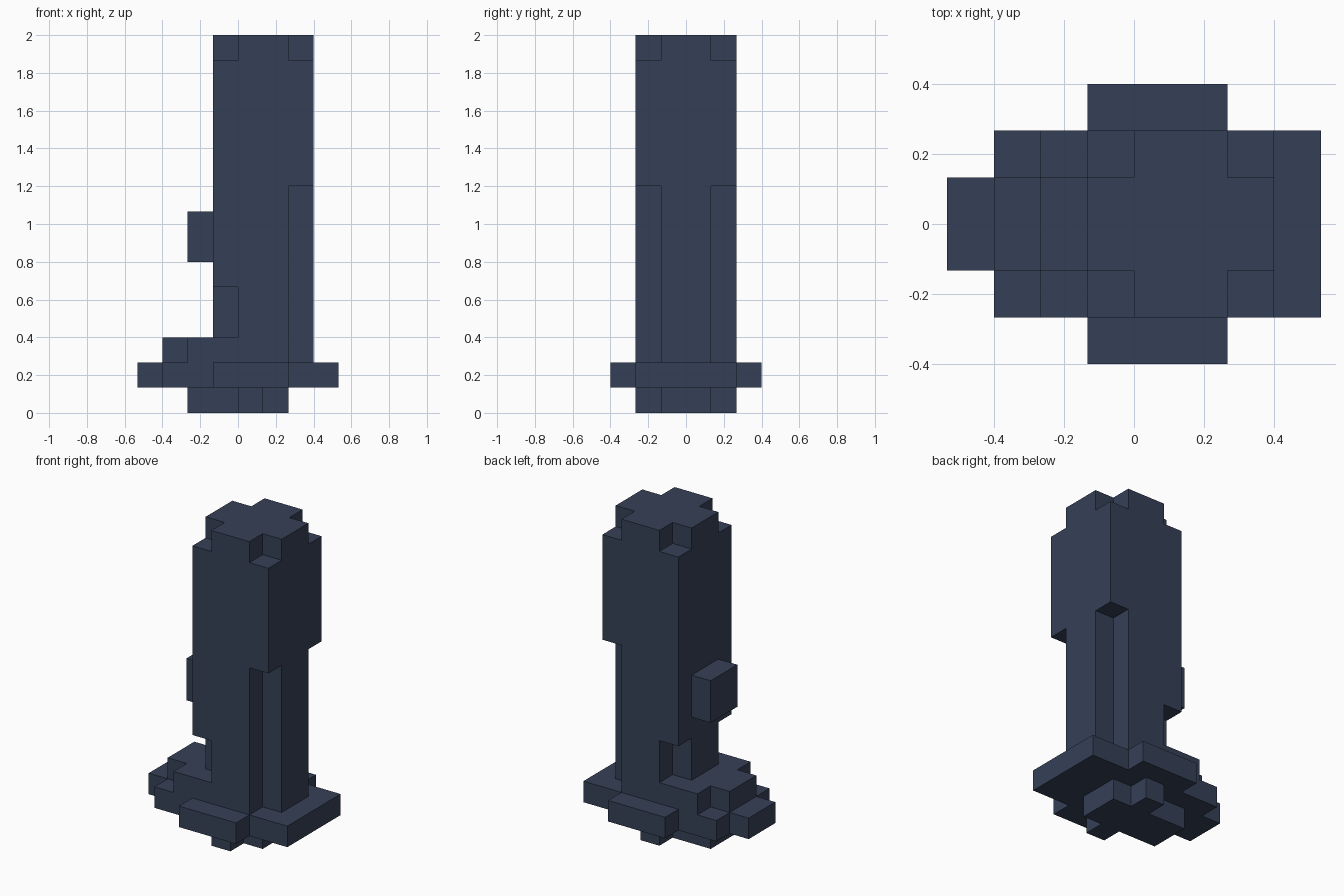
import bpy
import bmesh
from mathutils import Vector

cube = bpy.data.objects.get("Cube")
if cube:
    bpy.data.objects.remove(cube, do_unlink=True)

U = 2 / 15  # size of one block

slate = bpy.data.materials.new("dark slate blue")
slate.use_nodes = True
colour = (0.036, 0.051, 0.094, 1)
slate.diffuse_color = colour
slate.node_tree.nodes["Principled BSDF"].inputs["Base Color"].default_value = colour


def block(x0, x1, half_y, z0, z1):
    """Grid cells of a box that is symmetric across y = 0."""
    return {(x, y, z) for x in range(x0, x1)
            for y in range(-half_y, half_y) for z in range(z0, z1)}


def corners(x0, x1, z0, z1):
    """The pair of outer corner cells on both sides of the column."""
    return block(x0, x1, 2, z0, z1) - block(x0, x1, 1, z0, z1)


parts = {
    # cross-shaped foot
    "foot": block(-2, 2, 1, 0, 1) | block(0, 1, 2, 0, 1),
    # wide plate with side wings and a tab
    "base_plate": block(-3, 4, 2, 1, 2) | block(-1, 2, 3, 1, 2) | block(-4, -3, 1, 1, 2),
    # raised step beside the column
    "step": block(-3, -1, 2, 2, 3) - corners(-3, -2, 2, 3),
    # tall column with notched corners
    "column": (block(-1, 3, 2, 2, 15)
               - corners(-1, 0, 14, 15) - corners(2, 3, 14, 15)
               - corners(2, 3, 2, 9) - corners(-1, 0, 3, 5)),
    # small block on the side of the column
    "side_knob": block(-2, -1, 1, 6, 8),
}
solid = set().union(*parts.values())


def build(name, cells):
    """Skin the exposed cell sides and merge them into large flat faces."""
    bm = bmesh.new()
    for cell in sorted(cells):
        centre = Vector(cell) + Vector((0.5, 0.5, 0.5))
        for axis in range(3):
            for sign in (-1, 1):
                n = Vector((0, 0, 0))
                n[axis] = sign
                if tuple(int(c + d) for c, d in zip(cell, n)) in solid:
                    continue
                a = Vector((0, 0, 0))
                a[(axis + 1) % 3] = 0.5
                b = n.cross(a)
                mid = centre + n * 0.5
                quad = (mid - a - b, mid + a - b, mid + a + b, mid - a + b)
                bm.faces.new([bm.verts.new(p * U) for p in quad])
    bmesh.ops.remove_doubles(bm, verts=bm.verts, dist=0.001)
    bmesh.ops.dissolve_limit(bm, angle_limit=0.01, verts=bm.verts, edges=bm.edges)
    mesh = bpy.data.meshes.new(name)
    bm.to_mesh(mesh)
    bm.free()
    mesh.materials.append(slate)
    bpy.context.collection.objects.link(bpy.data.objects.new(name, mesh))


for part_name, part_cells in parts.items():
    build(part_name, part_cells)
